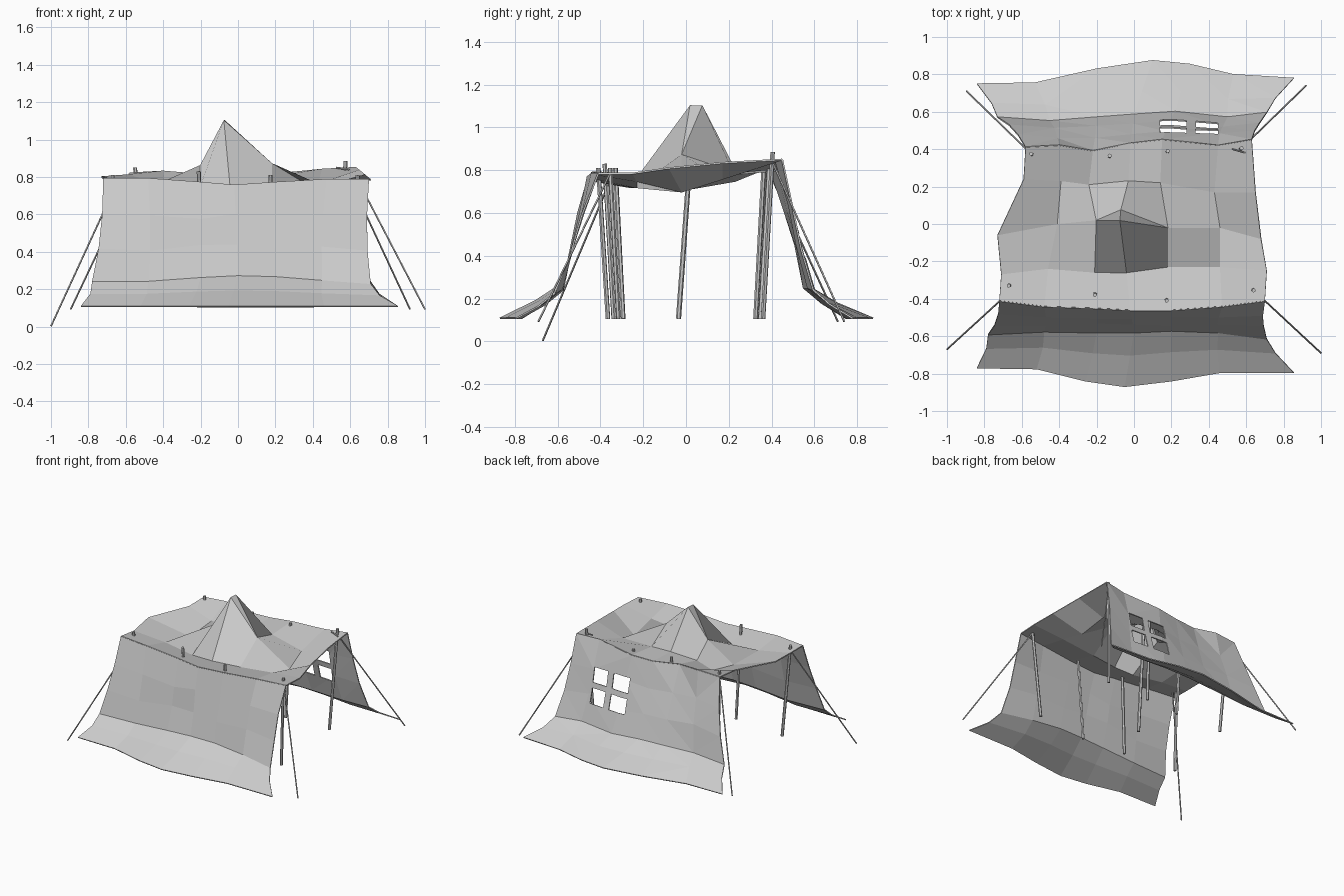
import bpy, bmesh, random
from mathutils import Vector

if "Cube" in bpy.data.objects:
    bpy.data.objects.remove(bpy.data.objects["Cube"])

random.seed(4)


def finish(name, bm, thickness=0):
    bmesh.ops.recalc_face_normals(bm, faces=bm.faces)
    me = bpy.data.meshes.new(name)
    bm.to_mesh(me)
    bm.free()
    ob = bpy.data.objects.new(name, me)
    bpy.context.collection.objects.link(ob)
    if thickness:
        mod = ob.modifiers.new("cloth_thickness", 'SOLIDIFY')
        mod.thickness = thickness
        mod.offset = 0
    return ob


def rod(name, a, b, radius, sides=6):
    a, b = Vector(a), Vector(b)
    d = b - a
    bpy.ops.mesh.primitive_cylinder_add(vertices=sides, radius=radius, depth=d.length,
                                        location=(a + b) / 2,
                                        rotation=d.to_track_quat('Z', 'Y').to_euler())
    bpy.context.object.name = name


# Roof cloth: rows run front to back, sagging around a raised peak
xs = [(-.72, -.48, -.20, -.02, .20, .47, .70),
      (-.71, -.46, -.21, -.04, .18, .46, .71),
      (-.73, -.41, -.20, -.075, .18, .46, .68),
      (-.59, -.39, -.24, -.03, .14, .43, .65),
      (-.58, -.40, -.22, -.02, .15, .45, .63)]
ys = [(-.41, -.44, -.45, -.46, -.46, -.44, -.41),
      (-.27, -.24, -.26, -.26, -.23, -.23, -.25),
      (-.06, .00, .02, .02, -.02, -.02, -.08),
      (.24, .23, .21, .23, .22, .17, .17),
      (.41, .42, .39, .43, .45, .42, .45)]
zs = [(.79, .79, .77, .755, .77, .785, .785),
      (.78, .745, .72, .72, .72, .75, .785),
      (.80, .71, .86, 1.10, .87, .70, .81),
      (.81, .75, .78, .80, .79, .76, .835),
      (.82, .83, .815, .80, .81, .84, .85)]
roof = [[Vector(p) for p in zip(*r)] for r in zip(xs, ys, zs)]
bm = bmesh.new()
v = [[bm.verts.new(p) for p in row] for row in roof]
peak_back = bm.verts.new((-.07, .075, 1.10))
for i in range(4):
    lower = list(v[i])
    if i == 2:
        lower[3] = peak_back
    for j in range(6):
        bm.faces.new((lower[j], lower[j + 1], v[i + 1][j + 1], v[i + 1][j]))
bm.faces.new((v[2][2], v[2][3], peak_back))
bm.faces.new((v[2][3], v[2][4], peak_back))
finish("roof_cloth", bm, .008)


# Hanging walls: from the roof edge to a crease, then flaring onto the ground
def wall(name, top, crease, hem, panes=()):
    crease = [Vector(p) for p in crease]
    hem = [Vector((x, y, .107)) for x, y in hem]
    rows = [top]
    for t in (.35, .68):
        row = []
        for j, (a, b) in enumerate(zip(top, crease)):
            p = a.lerp(b, t)
            p.x *= .98
            p.y += random.uniform(-.012, .012)
            p.z += random.uniform(-.02, .02) if 0 < j < 6 else 0
            row.append(p)
        rows.append(row)
    rows.append(crease)
    rows.append([a.lerp(b, .42) - Vector((a.x * .02, 0, .012)) for a, b in zip(crease, hem)])
    rows.append(hem)
    bm = bmesh.new()
    v = [[bm.verts.new(p) for p in r] for r in rows]
    for i in range(5):
        for j in range(6):
            bm.faces.new((v[i][j], v[i][j + 1], v[i + 1][j + 1], v[i + 1][j]))
    # Window panes: slice the cloth along each pane border, then remove the panes
    if panes:
        bmesh.ops.triangulate(bm, faces=bm.faces)
        px, pz = panes
        for axis, spans in ((0, px), (2, pz)):
            for c in [c for s in spans for c in s]:
                no = Vector((0, 0, 0))
                no[axis] = 1
                near = [f for f in bm.faces
                        if max(q.co.x for q in f.verts) > px[0][0]
                        and min(q.co.x for q in f.verts) < px[-1][1]
                        and max(q.co.z for q in f.verts) > pz[0][0]]
                geom = near + list({e for f in near for e in f.edges}) \
                    + list({q for f in near for q in f.verts})
                bmesh.ops.bisect_plane(bm, geom=geom, plane_co=no * c, plane_no=no)
        gone = []
        for f in bm.faces:
            c = f.calc_center_median()
            if any(a < c.x < b for a, b in px) and any(a < c.z < b for a, b in pz):
                gone.append(f)
        bmesh.ops.delete(bm, geom=gone, context='FACES')
    finish(name, bm, .008)


wall("front_wall", roof[0],
     [(-.78, -.59, .24), (-.48, -.575, .24), (-.20, -.58, .26), (0, -.58, .27),
      (.20, -.57, .265), (.45, -.58, .245), (.71, -.615, .225)],
     [(-.84, -.77), (-.52, -.775), (-.26, -.84), (-.05, -.87), (.20, -.84), (.46, -.795), (.855, -.795)])
wall("back_wall", roof[4],
     [(-.73, .57, .24), (-.45, .55, .25), (-.20, .57, .25), (0, .585, .25),
      (.22, .60, .24), (.50, .57, .25), (.71, .595, .24)],
     [(-.84, .75), (-.53, .755), (-.20, .83), (.10, .875), (.30, .855), (.53, .80), (.855, .78)],
     panes=(((.14, .28), (.33, .45)), ((.39, .50), (.54, .65))))

# Support poles poking through the roof, leaning slightly outward
for n, top in enumerate([(-.67, -.33, .81), (-.21, -.38, .83), (.175, -.41, .81), (.64, -.355, .81),
                         (-.55, .375, .85), (-.13, .365, .84), (.18, .39, .83), (.575, .405, .885)]):
    rod(f"pole_{n + 1}", (top[0] * .93, top[1] * .89, .105), top, .011)
rod("centre_pole", (-.07, -.035, .105), (-.07, .035, 1.08), .012)
rod("pole_pin", (.525, .40, .85), (.595, .38, .84), .005)

# Guy ropes from the corner poles to the ground
for name, a, b in (("front_left", (-.645, -.345, .775), (-1, -.67, .003)),
                   ("front_right", (.64, -.355, .785), (1, -.69, .093)),
                   ("back_left", (-.56, .385, .80), (-.895, .71, .093)),
                   ("back_right", (.575, .405, .835), (.92, .74, .093))):
    rod(f"guy_rope_{name}", a, b, .005, 5)
